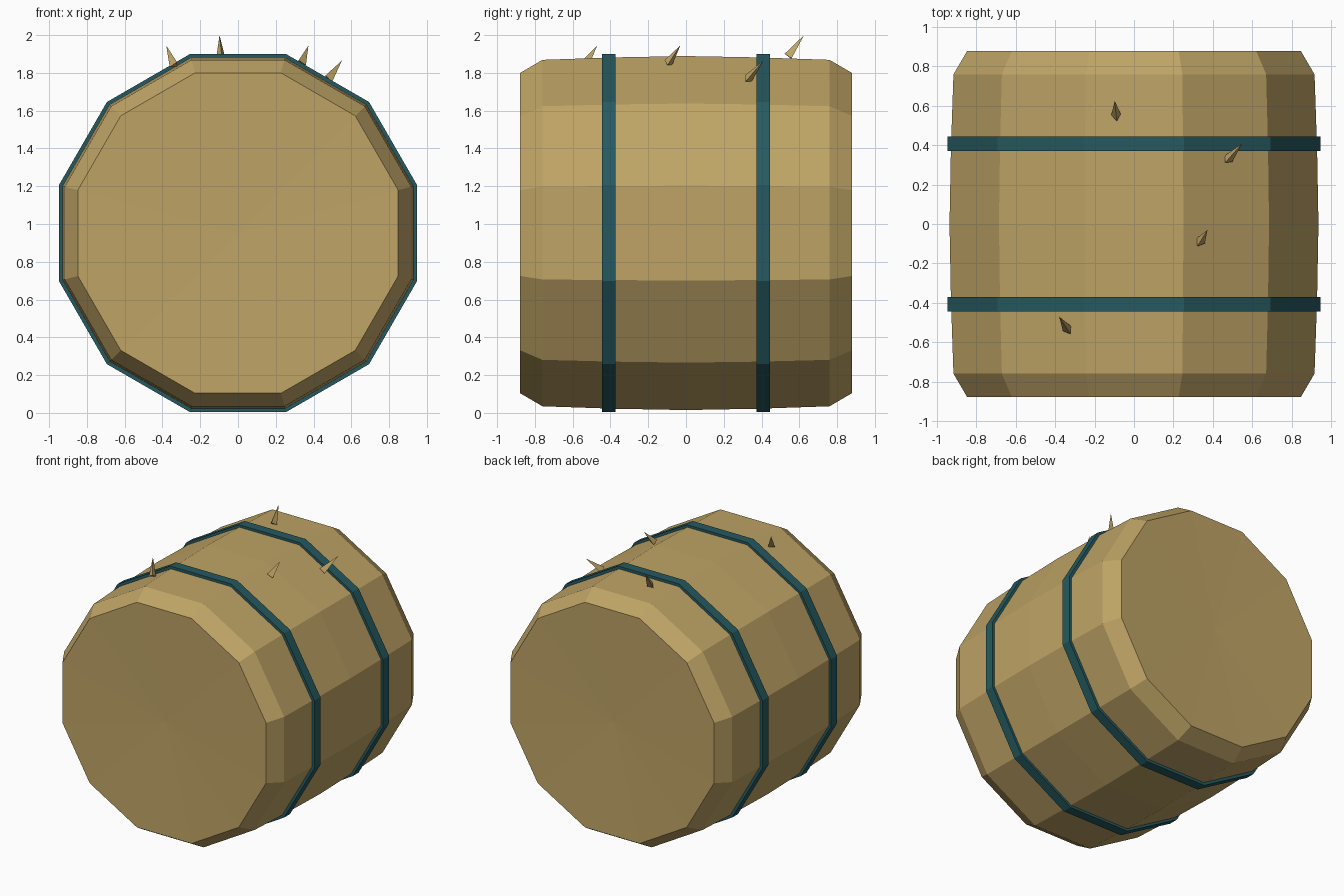
import bpy, bmesh, math
from mathutils import Vector

if "Cube" in bpy.data.objects:
    bpy.data.objects.remove(bpy.data.objects["Cube"])

SIDES = 12
CZ = 0.952                                  # height of the bale axis
K = 1 / math.cos(math.pi / SIDES)           # apothem to corner radius


def material(name, rgb):
    m = bpy.data.materials.new(name)
    m.diffuse_color = (*rgb, 1)
    m.use_nodes = True
    m.node_tree.nodes["Principled BSDF"].inputs["Base Color"].default_value = m.diffuse_color
    return m


hay = material("hay", (0.52, 0.37, 0.132))
teal = material("teal strap", (0.019, 0.102, 0.115))


def finish(name, bm, mat):
    bmesh.ops.recalc_face_normals(bm, faces=bm.faces)
    me = bpy.data.meshes.new(name)
    bm.to_mesh(me)
    bm.free()
    me.materials.append(mat)
    ob = bpy.data.objects.new(name, me)
    bpy.context.collection.objects.link(ob)
    return ob


def ring(bm, y, apothem):
    step = 2 * math.pi / SIDES
    return [bm.verts.new((apothem * K * math.cos((i + 0.5) * step), y,
                          CZ + apothem * K * math.sin((i + 0.5) * step)))
            for i in range(SIDES)]


def bridge(bm, a, b):
    for i in range(SIDES):
        j = (i + 1) % SIDES
        bm.faces.new((a[i], a[j], b[j], b[i]))


# Bale: slightly bulging drum with bevelled rims and shallow dished ends
profile = [(-0.878, 0.848), (-0.76, 0.917), (-0.38, 0.930), (0, 0.937),
           (0.38, 0.930), (0.76, 0.917), (0.878, 0.848)]
bm = bmesh.new()
rings = [ring(bm, y, r) for y, r in profile]
for a, b in zip(rings, rings[1:]):
    bridge(bm, a, b)
for r, y in ((rings[0], -0.86), (rings[-1], 0.86)):
    centre = bm.verts.new((0, y, CZ))
    for i in range(SIDES):
        bm.faces.new((r[i], r[(i + 1) % SIDES], centre))
finish("hay_bale", bm, hay)

# Two straps: flat bands around the bale
for name, y in (("front_strap", -0.408), ("back_strap", 0.408)):
    bm = bmesh.new()
    loop = [ring(bm, y + dy, r) for dy, r in
            ((-0.036, 0.948), (0.036, 0.948), (0.036, 0.915), (-0.036, 0.915))]
    for i in range(4):
        bridge(bm, loop[i], loop[(i + 1) % 4])
    finish(name, bm, teal)

# Loose straws: three-sided spikes sticking out of the top
straws = [((-0.09, 0.545, 1.885), (-0.098, 0.625, 2.0)),
          ((0.475, 0.325, 1.765), (0.55, 0.41, 1.865)),
          ((0.333, -0.095, 1.85), (0.373, -0.03, 1.945)),
          ((-0.335, -0.54, 1.84), (-0.38, -0.47, 1.945))]
for n, (base, tip) in enumerate(straws):
    base, tip = Vector(base), Vector(tip)
    d = tip - base
    bm = bmesh.new()
    bmesh.ops.create_cone(bm, cap_ends=True, segments=3, radius1=0.028,
                          radius2=0, depth=d.length)
    bmesh.ops.remove_doubles(bm, verts=bm.verts, dist=1e-4)
    ob = finish(f"straw_{n + 1}", bm, hay)
    ob.location = (base + tip) / 2
    ob.rotation_mode = 'QUATERNION'
    ob.rotation_quaternion = d.to_track_quat('Z', 'Y')
